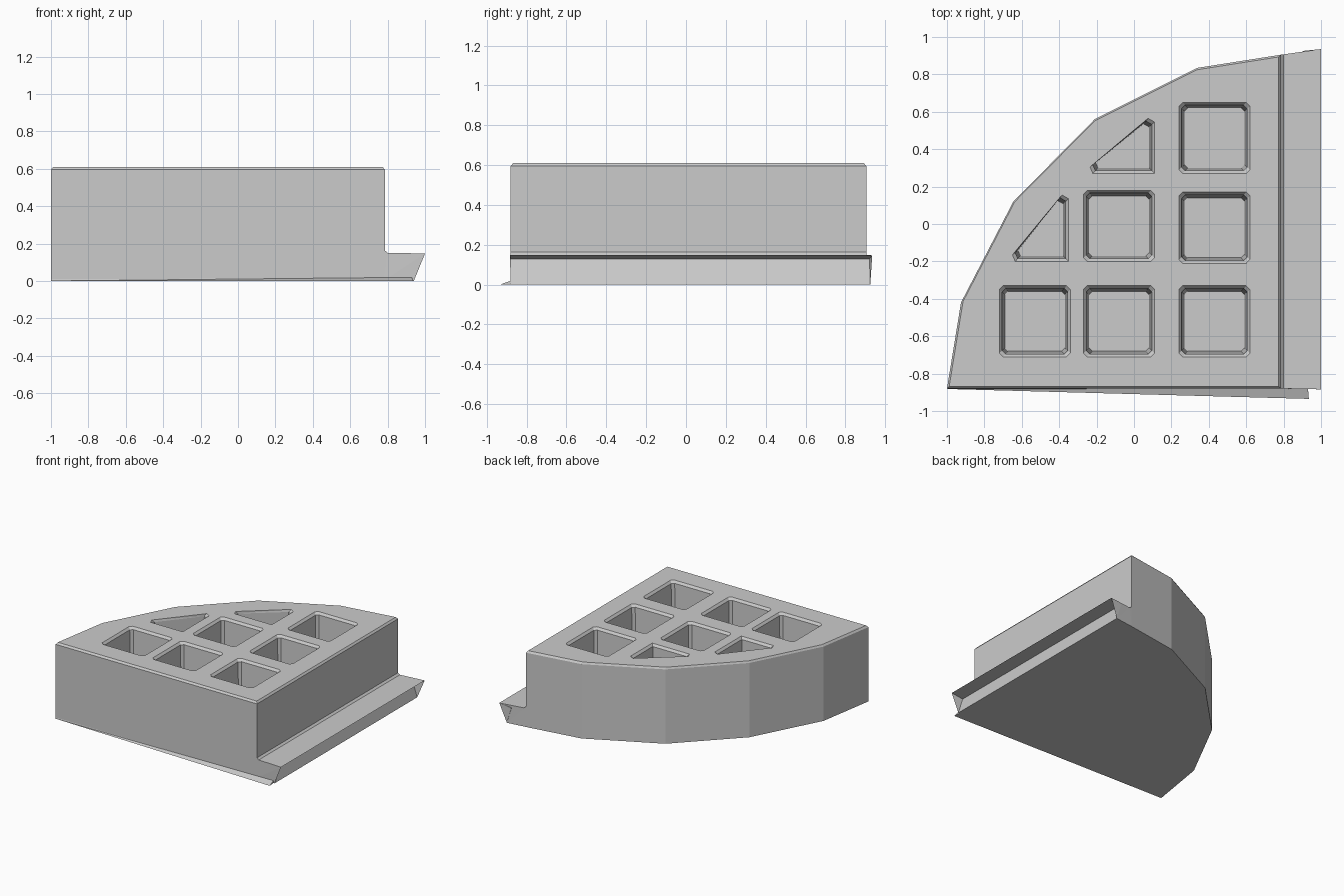
import bpy, bmesh

if "Cube" in bpy.data.objects:
    bpy.data.objects.remove(bpy.data.objects["Cube"])


def skin(bm, rings):
    """Walls through equally sized vertex rings; returns the vertex rings."""
    vs = [[bm.verts.new(p) for p in r] for r in rings]
    n = len(vs[0])
    for a, b in zip(vs, vs[1:]):
        for i in range(n):
            j = (i + 1) % n
            bm.faces.new((a[i], a[j], b[j], b[i]))
    return vs


def finish(bm, name):
    bmesh.ops.triangulate(bm, faces=bm.faces[:])
    bmesh.ops.recalc_face_normals(bm, faces=bm.faces[:])
    me = bpy.data.meshes.new(name)
    bm.to_mesh(me)
    bm.free()
    ob = bpy.data.objects.new(name, me)
    bpy.context.scene.collection.objects.link(ob)
    return ob


def loft(name, rings):
    """Closed solid through rings."""
    bm = bmesh.new()
    vs = skin(bm, rings)
    bm.faces.new(vs[0][::-1])
    bm.faces.new(vs[-1])
    return finish(bm, name)


def scaled(pts, d, z):
    """Ring at height z, pulled in by roughly d on every side."""
    xs, ys = [p[0] for p in pts], [p[1] for p in pts]
    cx, cy = (min(xs) + max(xs)) / 2, (min(ys) + max(ys)) / 2
    sx = 1 - 2 * d / (max(xs) - min(xs))
    sy = 1 - 2 * d / (max(ys) - min(ys))
    return [(cx + (x - cx) * sx, cy + (y - cy) * sy, z) for x, y in pts]


# Pit outlines: six chamfered squares and two triangles along the curve
pits = []
for x, y in [(-0.53, -0.52), (-0.08, -0.52), (0.43, -0.52), (-0.08, -0.01),
             (0.43, -0.02), (0.43, 0.46)]:
    h, c = 0.19, 0.17
    pits.append([(x - h, y - c), (x - c, y - h), (x + c, y - h), (x + h, y - c),
                 (x + h, y + c), (x + c, y + h), (x - c, y + h), (x - h, y + c)])
for x, y, w, h in [(0.11, 0.27, 0.345, 0.295), (-0.35, -0.2, 0.3, 0.355)]:
    pits.append([(x, y), (x, y + h - 0.02), (x - 0.035, y + h),
                 (x - w, y + 0.035), (x - w + 0.015, y)])

# Quarter-round block with a chamfered rim and pits sunk into its top
outline = [(-1, -0.88), (0.785, -0.88), (0.785, 0.905), (0.34, 0.835),
           (-0.21, 0.56), (-0.645, 0.12), (-0.925, -0.42)]
bm = bmesh.new()
rings = skin(bm, [scaled(outline, 0, 0), scaled(outline, 0, 0.595),
                  scaled(outline, 0.012, 0.61)])
bm.faces.new(rings[0][::-1])
for p in pits:
    pit = skin(bm, [scaled(p, 0, 0.61), scaled(p, 0.015, 0.592), scaled(p, 0.03, 0.16)])
    bm.faces.new(pit[-1])
rim_edges = [e for e in bm.edges if e.is_boundary]
bmesh.ops.triangle_fill(bm, use_beauty=True, use_dissolve=False,
                        edges=rim_edges, normal=(0, 0, 1))
finish(bm, "quarter_block")

# Side flange: overhanging thin lip over an undercut face (x, z, front y, back y)
profile = [(0.78, 0, -0.88, 0.904), (0.94, 0, -0.88, 0.925),
           (0.90, 0.13, -0.88, 0.925), (1.0, 0.147, -0.884, 0.935),
           (0.80, 0.15, -0.88, 0.907), (0.78, 0.168, -0.88, 0.904)]
loft("side_flange", [[(x, f, z) for x, z, f, b in profile],
                     [(x, b, z) for x, z, f, b in profile]])

# Thin wedge lip along the bottom of the front
loft("front_lip", [
    [(-0.998, -0.882, 0), (-0.998, -0.879, 0.015), (-0.998, -0.875, 0)],
    [(0.935, -0.935, 0), (0.93, -0.879, 0.02), (0.93, -0.875, 0)]])
